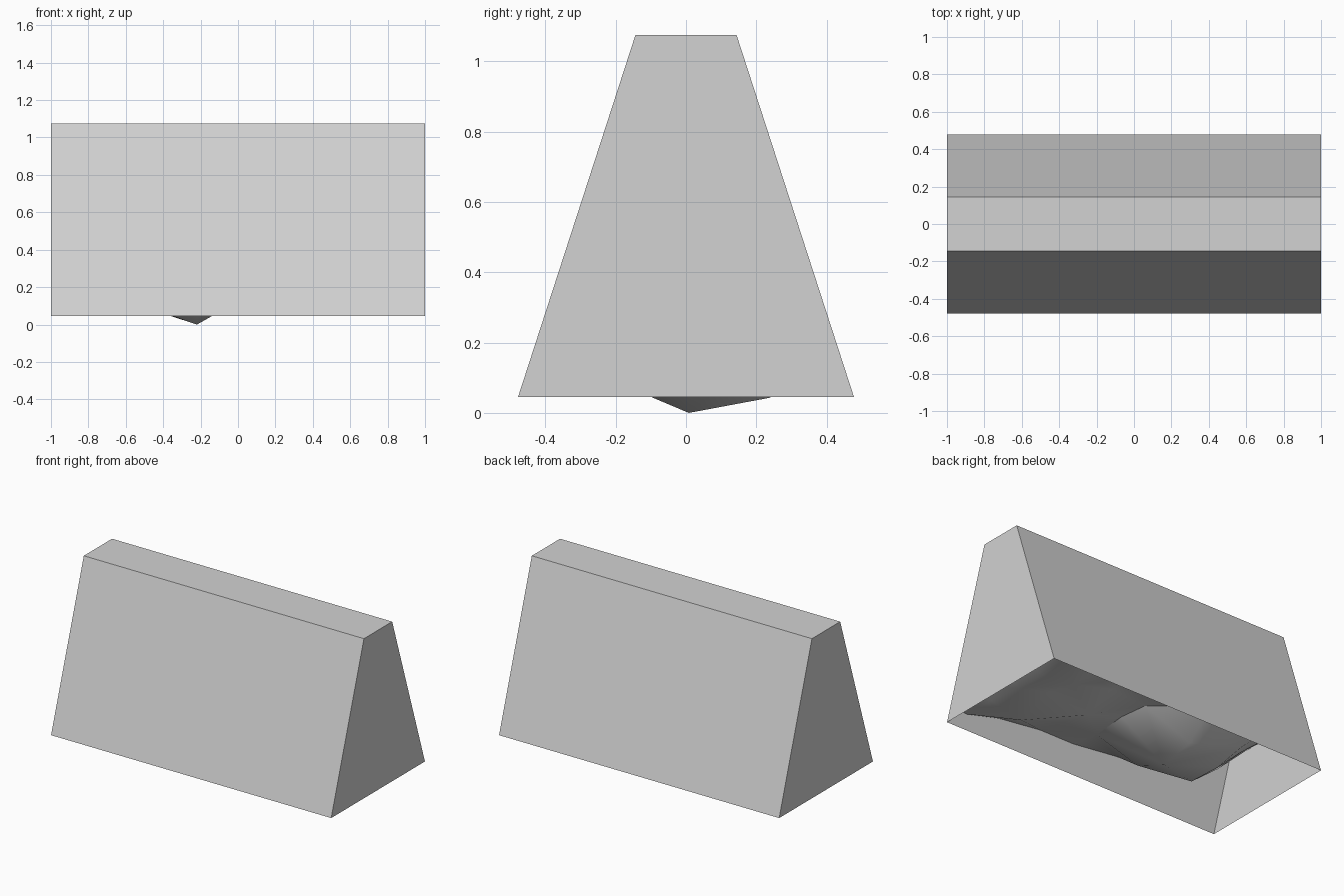
import bpy
import bmesh

cube = bpy.data.objects.get("Cube")
if cube:
    bpy.data.objects.remove(cube, do_unlink=True)

RIM, TOP = 0.045, 1.075          # lower and upper heights of the cover
HALF_BASE, HALF_TOP = 0.478, 0.144

# Single plain grey
grey = bpy.data.materials.new("plain_grey")
grey.use_nodes = True
colour = (0.645, 0.645, 0.645, 1)
grey.diffuse_color = colour
grey.node_tree.nodes["Principled BSDF"].inputs["Base Color"].default_value = colour


def half_depth(z):
    """Half depth of the tapered cover at a height."""
    return HALF_BASE + (HALF_TOP - HALF_BASE) * (z - RIM) / (TOP - RIM)


def add_object(name, bm):
    mesh = bpy.data.meshes.new(name)
    bm.to_mesh(mesh)
    bm.free()
    mesh.materials.append(grey)
    obj = bpy.data.objects.new(name, mesh)
    bpy.context.collection.objects.link(obj)
    return obj


# Tapered cover: a box narrowed towards the top, open underneath
bm = bmesh.new()
bmesh.ops.create_cube(bm, size=2)
bottom = [f for f in bm.faces if f.calc_center_median().z < -0.5]
bmesh.ops.delete(bm, geom=bottom, context='FACES_ONLY')
for v in bm.verts:
    v.co.z = TOP if v.co.z > 0 else RIM
    v.co.y *= half_depth(v.co.z)
add_object("tapered_cover", bm)

# Uneven floor sheet inside: rows of heights from front to back
columns = (-1, -0.8, -0.62, -0.22, 0.1, 0.35, 0.65, 0.88, 1)
rows = (
    (0.48, 0.33, 0.28, 0.24, 0.21, 0.21, 0.18, 0.13, 0.14),
    (0.47, 0.28, 0.14, 0.10, 0.18, 0.17, 0.08, 0.12, 0.17),
    (0.46, 0.30, 0.13, 0.00, 0.20, 0.12, 0.16, 0.10, 0.17),
    (0.46, 0.32, 0.17, 0.043, 0.18, 0.20, 0.11, 0.09, 0.16),
    (0.47, 0.35, 0.25, 0.20, 0.13, 0.17, 0.12, 0.08, 0.12),
)
bm = bmesh.new()
grid = []
for j, heights in enumerate(rows):
    t = j / 2 - 1
    grid.append([bm.verts.new((x * 0.998, t * half_depth(z) * 0.995 + 0.008 * (t == 0), z))
                 for x, z in zip(columns, heights)])
for j in range(len(rows) - 1):
    for i in range(len(columns) - 1):
        a, b = grid[j][i], grid[j][i + 1]
        c, d = grid[j + 1][i + 1], grid[j + 1][i]
        # wound to face downwards, split along alternating diagonals
        faces = ((a, d, c), (a, c, b)) if (i + j) % 2 else ((a, d, b), (b, d, c))
        for f in faces:
            bm.faces.new(f)
sheet = add_object("uneven_floor", bm)

bpy.ops.object.select_all(action='DESELECT')
sheet.select_set(True)
bpy.context.view_layer.objects.active = sheet
bpy.ops.object.shade_smooth_by_angle(angle=0.8)
